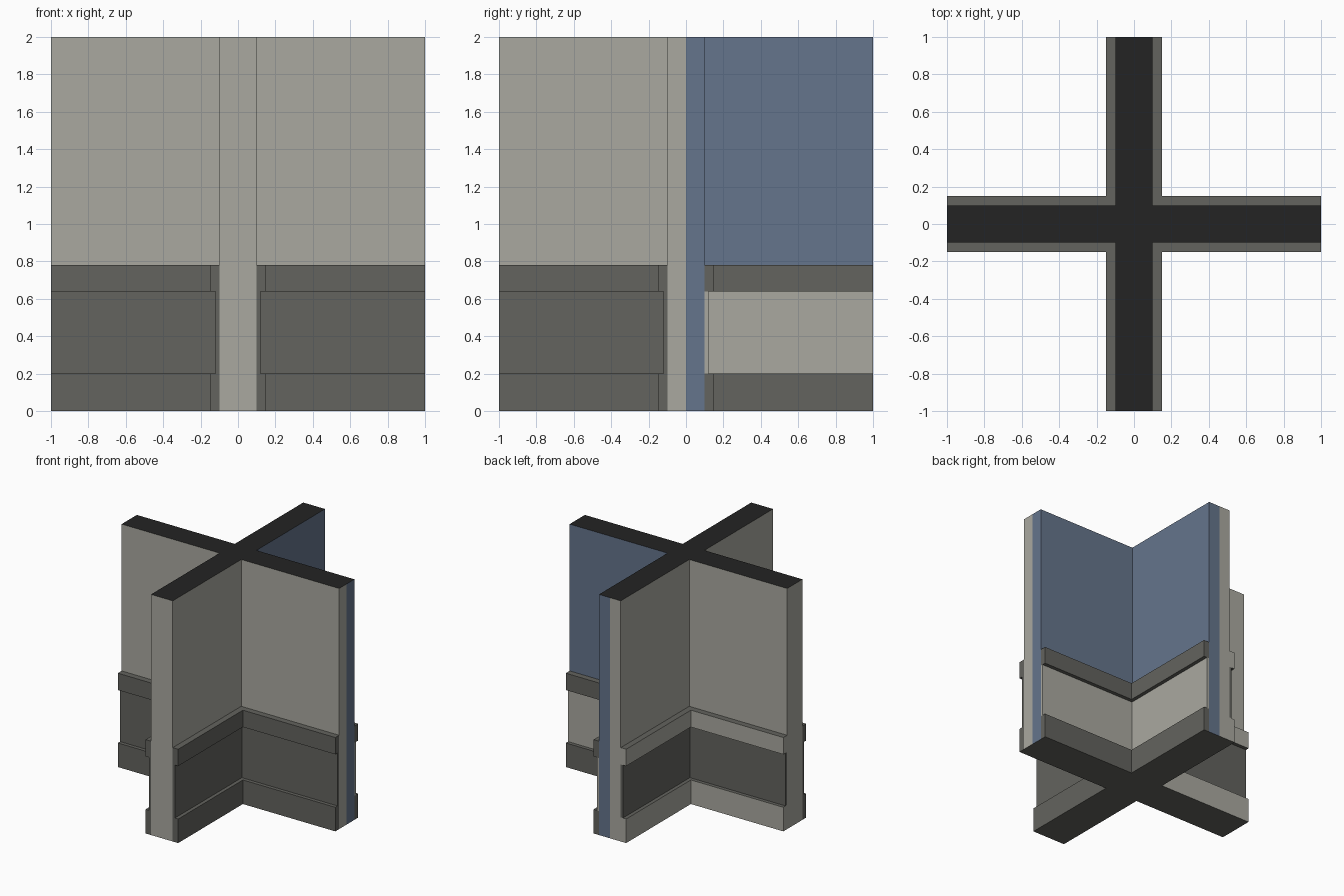
import bpy
import bmesh

if "Cube" in bpy.data.objects:
    bpy.data.objects.remove(bpy.data.objects["Cube"])


def material(name, rgb):
    m = bpy.data.materials.new(name)
    lin = [(c / 255 / 12.92 if c < 11 else ((c / 255 + 0.055) / 1.055) ** 2.4) for c in rgb]
    m.diffuse_color = (*lin, 1)
    m.use_nodes = True
    m.node_tree.nodes["Principled BSDF"].inputs["Base Color"].default_value = m.diffuse_color
    return m


LIGHT = material("warm_light_grey", (170, 169, 160))
DARK = material("dark_grey", (99, 99, 94))
BLUE = material("slate_blue", (101, 117, 140))
BLACK = material("black_cap", (35, 35, 35))


def corner_strip(name, sx, sy, inner, outer, z0, z1, side, top=None, bottom=None):
    """L-shaped strip filling one quadrant of the junction, open on its hidden inner faces."""
    profile = [(1, inner), (1, outer), (outer, outer), (outer, 1), (inner, 1), (inner, inner)]
    bm = bmesh.new()
    low = [bm.verts.new((sx * x, sy * y, z0)) for x, y in profile]
    high = [bm.verts.new((sx * x, sy * y, z1)) for x, y in profile]
    for i in range(4):
        bm.faces.new((low[i], low[i + 1], high[i + 1], high[i]))
    # caps are split at the corner into two quads
    for ring, mat, slot, flip in ((high, top, 1, False), (low, bottom, 2, True)):
        if mat:
            for ids in ((0, 1, 2, 5), (2, 3, 4, 5)):
                f = bm.faces.new([ring[i] for i in (ids[::-1] if flip else ids)])
                f.material_index = slot
    if sx * sy < 0:
        bmesh.ops.reverse_faces(bm, faces=bm.faces[:])
    mesh = bpy.data.meshes.new(name)
    bm.to_mesh(mesh)
    bm.free()
    for m in (side, top or side, bottom or side):
        mesh.materials.append(m)
    bpy.context.collection.objects.link(bpy.data.objects.new(name, mesh))


# quadrant: name, x sign, y sign, wall, trim and panel colours
quadrants = [
    ("front_left", -1, -1, LIGHT, DARK, DARK),
    ("front_right", 1, -1, LIGHT, DARK, DARK),
    ("back_left", -1, 1, LIGHT, LIGHT, DARK),
    ("back_right", 1, 1, BLUE, DARK, LIGHT),
]
for name, sx, sy, wall, trim, panel in quadrants:
    corner_strip(name + "_wall", sx, sy, 0, 0.1, 0, 2, wall, BLACK, DARK)
    corner_strip(name + "_baseboard", sx, sy, 0.1, 0.15, 0, 0.2, trim, DARK, DARK)
    corner_strip(name + "_panel", sx, sy, 0.1, 0.12, 0.2, 0.64, panel)
    corner_strip(name + "_rail", sx, sy, 0.1, 0.15, 0.64, 0.78, trim, DARK, DARK)
